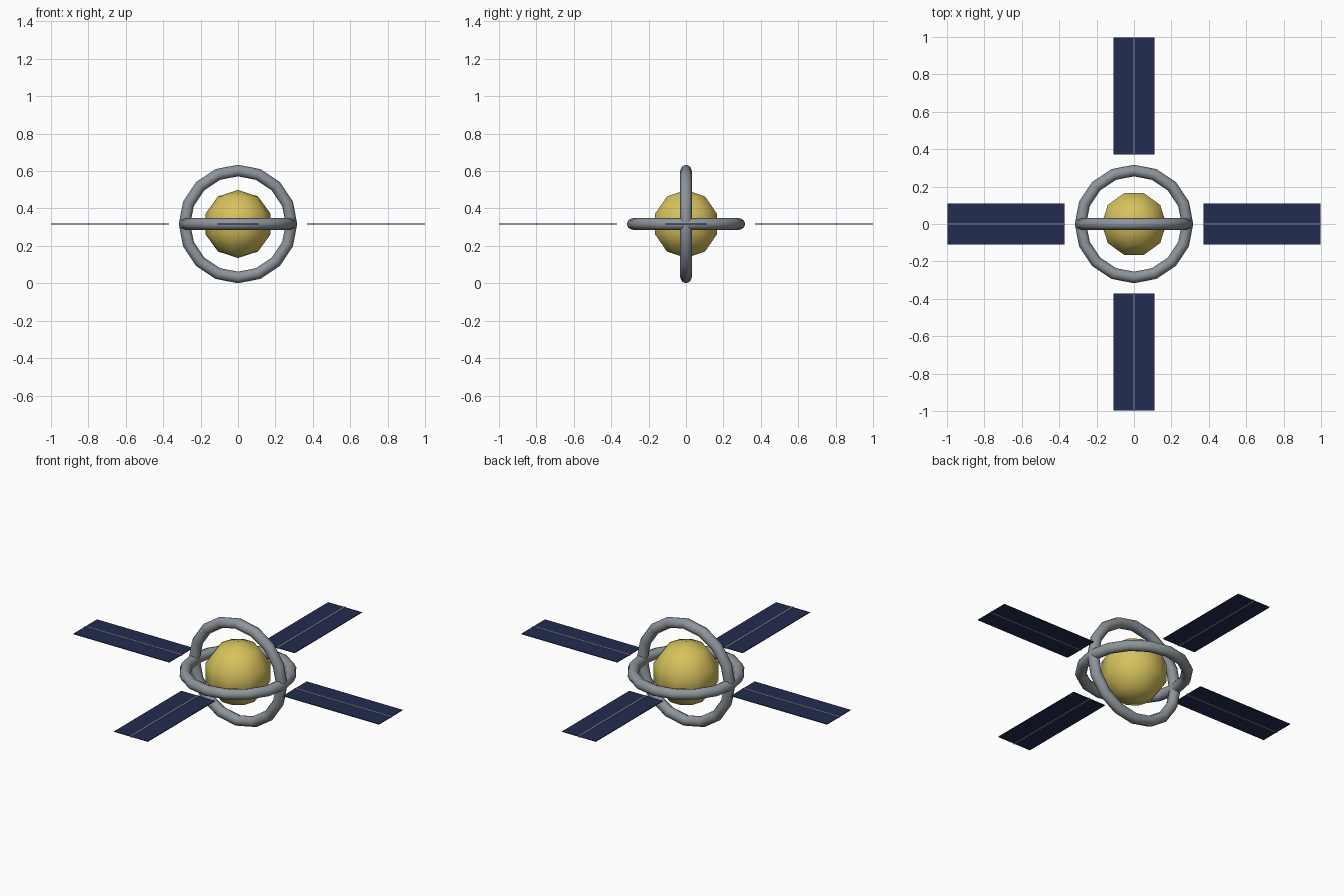
import bpy
from math import pi, cos, sin

if "Cube" in bpy.data.objects:
    bpy.data.objects.remove(bpy.data.objects["Cube"], do_unlink=True)

MID = 0.317  # height of the satellite's centre


def material(name, rgb):
    mat = bpy.data.materials.new(name)
    mat.use_nodes = True
    mat.diffuse_color = (*rgb, 1)
    mat.node_tree.nodes["Principled BSDF"].inputs["Base Color"].default_value = (*rgb, 1)
    return mat


gold = material("gold foil", (0.68, 0.54, 0.11))
metal = material("grey metal", (0.27, 0.30, 0.33))
blue = material("navy solar cell", (0.016, 0.025, 0.08))


def finish(name, mat, smooth=False):
    obj = bpy.context.object
    obj.name = name
    obj.data.materials.append(mat)
    if smooth:
        bpy.ops.object.shade_smooth()
    return obj


def box(name, size, loc, angle, mat):
    bpy.ops.mesh.primitive_cube_add(size=1, location=loc, rotation=(0, 0, angle))
    obj = finish(name, mat)
    obj.scale = size


# Low-poly core
bpy.ops.mesh.primitive_uv_sphere_add(segments=10, ring_count=5, radius=0.182,
                                     location=(0, 0, MID), rotation=(0, 0, pi / 2))
finish("core", gold, True)

# Two crossed rings
for name, tilt in (("horizontal_ring", 0), ("vertical_ring", pi / 2)):
    bpy.ops.mesh.primitive_torus_add(major_segments=16, minor_segments=8,
                                     major_radius=0.286, minor_radius=0.031,
                                     location=(0, 0, MID), rotation=(tilt, 0, 0))
    finish(name, metal, True)

# Four solar panels, each with a thin central spar
START, END = 0.372, 0.998
for side, angle in (("left", 0), ("back", pi / 2), ("right", pi), ("front", -pi / 2)):
    reach = (START + END) / 2
    loc = (reach * cos(angle), reach * sin(angle), MID)
    box(side + "_panel", (END - START, 0.22, 0.004), loc, angle, blue)
    box(side + "_spar", (END - START + 0.004, 0.008, 0.008), loc, angle, metal)
